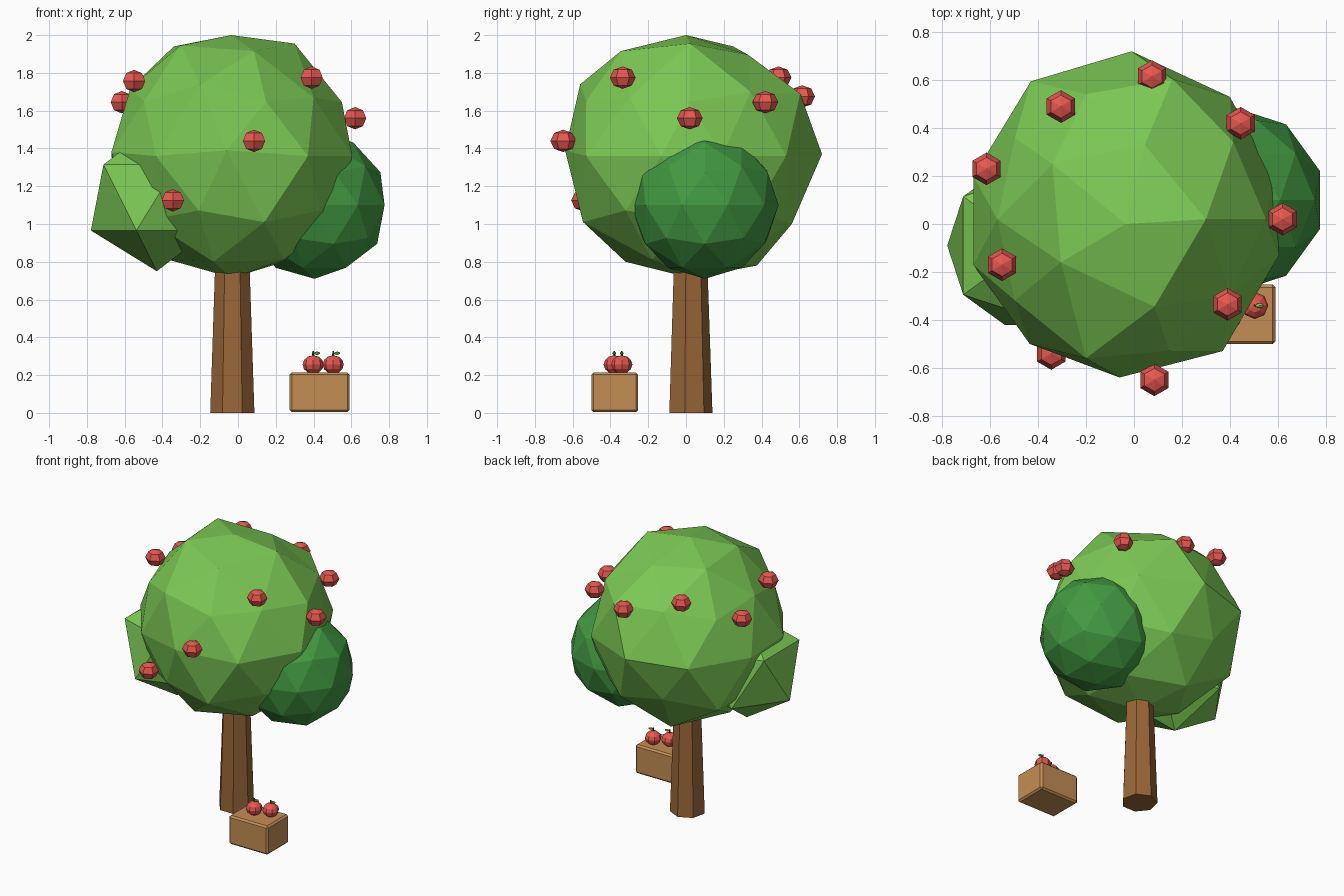
import bpy
import bmesh
from mathutils import Vector, Matrix

cube = bpy.data.objects.get("Cube")
if cube:
    bpy.data.objects.remove(cube, do_unlink=True)


def material(name, color):
    mat = bpy.data.materials.new(name)
    mat.use_nodes = True
    rgba = (*color, 1.0)
    mat.diffuse_color = rgba
    mat.node_tree.nodes["Principled BSDF"].inputs["Base Color"].default_value = rgba
    return mat


leaf_green = material("leaf green", (0.2, 0.58, 0.09))
dark_green = material("dark green", (0.055, 0.32, 0.055))
bark_brown = material("bark brown", (0.32, 0.135, 0.04))
crate_wood = material("crate wood", (0.56, 0.27, 0.09))
apple_red = material("apple red", (0.8, 0.095, 0.08))
stem_brown = material("stem brown", (0.08, 0.04, 0.015))


def finish(bm, name, mat, location=(0, 0, 0)):
    """Turn a bmesh into a flat-shaded object with one material."""
    mesh = bpy.data.meshes.new(name)
    bm.to_mesh(mesh)
    bm.free()
    mesh.materials.append(mat)
    obj = bpy.data.objects.new(name, mesh)
    obj.location = location
    bpy.context.collection.objects.link(obj)
    return obj


def ico(radius, subdivisions):
    bm = bmesh.new()
    bmesh.ops.create_icosphere(bm, subdivisions=subdivisions, radius=radius)
    return bm


def ball(name, location, radius, segments, rings, squash):
    bm = bmesh.new()
    bmesh.ops.create_uvsphere(bm, u_segments=segments, v_segments=rings, radius=radius)
    bmesh.ops.scale(bm, vec=(1, 1, squash), verts=bm.verts)
    return finish(bm, name, apple_red, location)


def cone(name, mat, base, height, bottom, top, sides):
    bm = bmesh.new()
    bmesh.ops.create_cone(bm, cap_ends=True, segments=sides, radius1=bottom,
                          radius2=top, depth=height)
    bmesh.ops.translate(bm, vec=(0, 0, height / 2), verts=bm.verts)
    return finish(bm, name, mat, base)


# Trunk: seven-sided taper reaching up into the crown
cone("trunk", bark_brown, (-0.03, 0.02, 0), 0.85, 0.12, 0.091, 7)

# Main crown: a faceted ball whose nearest corners are pulled to these points
corner_pulls = [
    # top cluster
    (-0.035, 0, 2), (0.3, 0.02, 1.955), (0.085, -0.345, 1.915),
    (-0.305, -0.16, 1.945), (-0.34, 0.25, 1.94), (0.045, 0.33, 1.895),
    # shoulders
    (0.55, 0.02, 1.645), (0.16, 0.605, 1.69), (-0.2, -0.56, 1.74), (-0.57, 0.02, 1.72),
    (0.4, -0.3, 1.67),
    # waist
    (0.585, 0.19, 1.36), (0.4, 0.53, 1.36), (-0.01, 0.72, 1.37), (-0.43, 0.595, 1.36),
    (-0.67, 0.2, 1.36), (-0.67, -0.17, 1.38), (-0.435, -0.5, 1.36), (-0.06, -0.64, 1.39),
    (0.37, -0.53, 1.36), (0.605, -0.13, 1.36),
    # underside
    (0.14, -0.545, 1.01), (-0.13, -0.32, 0.8), (-0.14, 0.375, 0.78),
    (0.14, 0.56, 1), (0.245, 0.2, 0.8), (-0.52, 0.37, 1),
]
crown_center = Vector((-0.03, 0.02, 1.36))
bm = ico(0.645, 2)
rest = [(v, v.co.copy()) for v in bm.verts]
for point in corner_pulls:
    target = Vector(point) - crown_center
    vert = min(rest, key=lambda item: (item[1] - target).length)[0]
    vert.co = target
finish(bm, "main_crown", leaf_green, crown_center)

# Side foliage clumps
finish(ico(0.39, 2), "left_foliage", dark_green, (0.405, 0.1, 1.1))
finish(ico(0.39, 1), "right_foliage", leaf_green, (-0.43, -0.09, 1.14))

# Apples hanging on the crown
hanging = [
    (-0.305, 0.49, 1.775), (0.075, 0.615, 1.675), (0.445, 0.42, 1.645),
    (0.62, 0.02, 1.56), (0.39, -0.335, 1.775), (0.085, -0.65, 1.44),
    (-0.345, -0.54, 1.125), (-0.55, -0.17, 1.757), (-0.615, 0.23, 1.645),
]
for i, spot in enumerate(hanging):
    ball(f"hanging_apple_{i + 1}", spot, 0.068, 6, 4, 0.87)

# Crate: a box with slightly bevelled edges
bm = bmesh.new()
bmesh.ops.create_cube(bm, size=1, matrix=Matrix.Diagonal((0.317, 0.248, 0.21, 1)))
bmesh.ops.bevel(bm, geom=bm.edges[:], offset=0.012, segments=1, affect='EDGES')
finish(bm, "crate", crate_wood, (0.432, -0.377, 0.109))

# Picked apples on the crate, each with stem and leaf
for i, (x, y) in enumerate([(0.398, -0.38), (0.504, -0.34)]):
    ball(f"crate_apple_{i + 1}", (x, y, 0.256), 0.056, 8, 6, 0.87)
    cone(f"apple_stem_{i + 1}", stem_brown, (x, y, 0.285), 0.042, 0.006, 0.005, 5)
    bm = ico(1, 1)
    bmesh.ops.scale(bm, vec=(0.02, 0.011, 0.009), verts=bm.verts)
    finish(bm, f"apple_leaf_{i + 1}", leaf_green, (x + 0.02, y, 0.316))
